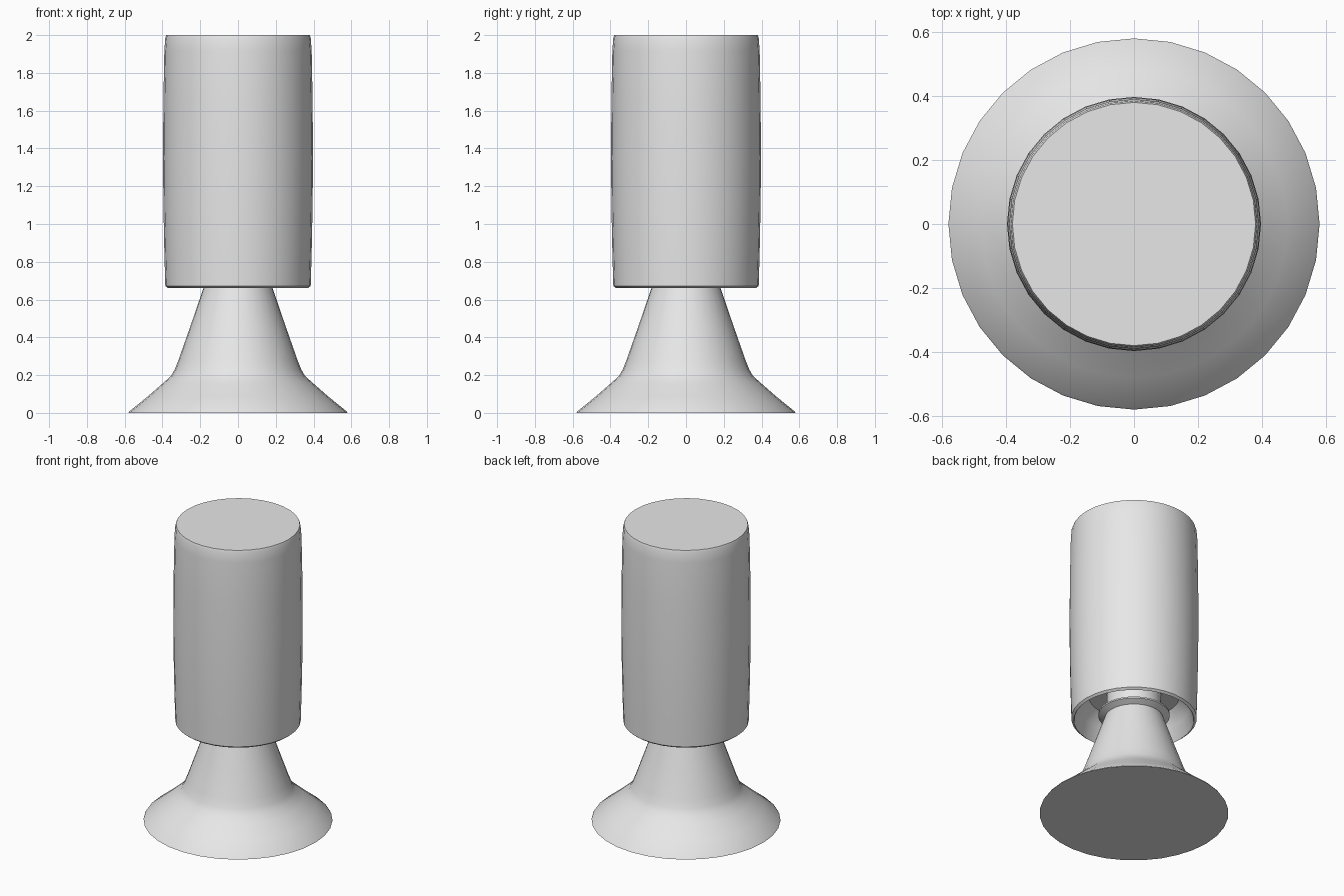
import bpy, bmesh, math

if "Cube" in bpy.data.objects:
    bpy.data.objects.remove(bpy.data.objects["Cube"])

SIDES = 32

grey = bpy.data.materials.new("plain_grey")
grey.diffuse_color = (0.8, 0.8, 0.8, 1)
grey.use_nodes = True
grey.node_tree.nodes["Principled BSDF"].inputs["Base Color"].default_value = grey.diffuse_color


def lathe(name, profile, angle=40):
    """Revolve (radius, z) points around z; radius 0 closes to a pole."""
    bm = bmesh.new()
    rings = []
    for r, z in profile:
        if r == 0:
            rings.append([bm.verts.new((0, 0, z))] * SIDES)
        else:
            rings.append([bm.verts.new((r * math.cos(2 * math.pi * i / SIDES),
                                        r * math.sin(2 * math.pi * i / SIDES), z))
                          for i in range(SIDES)])
    for a, b in zip(rings, rings[1:]):
        for i in range(SIDES):
            j = (i + 1) % SIDES
            quad = list(dict.fromkeys([a[i], a[j], b[j], b[i]]))
            bm.faces.new(quad)
    bmesh.ops.recalc_face_normals(bm, faces=bm.faces)
    mesh = bpy.data.meshes.new(name)
    bm.to_mesh(mesh)
    bm.free()
    ob = bpy.data.objects.new(name, mesh)
    bpy.context.collection.objects.link(ob)
    mesh.materials.append(grey)
    bpy.ops.object.select_all(action='DESELECT')
    ob.select_set(True)
    bpy.context.view_layer.objects.active = ob
    bpy.ops.object.shade_smooth_by_angle(angle=math.radians(angle))
    return ob


# flared foot, tapering neck, small collar and stem hidden under the body
lathe("flared_base", [
    (0, 0), (0.58, 0), (0.575, 0.008), (0.48, 0.085), (0.40, 0.155),
    (0.355, 0.195), (0.335, 0.23), (0.315, 0.28), (0.25, 0.465), (0.18, 0.67),
    (0.22, 0.69), (0.22, 0.70), (0.17, 0.71), (0.165, 0.85), (0, 0.85)])

# slightly barrelled body with a hollow underside
lathe("cylinder_body", [
    (0, 0.84), (0.28, 0.83), (0.34, 0.76), (0.365, 0.665), (0.37, 0.66),
    (0.385, 0.672), (0.39, 0.85), (0.395, 1.1), (0.397, 1.35), (0.395, 1.65),
    (0.39, 1.92), (0.385, 1.985), (0.38, 2.0), (0, 2.0)])
